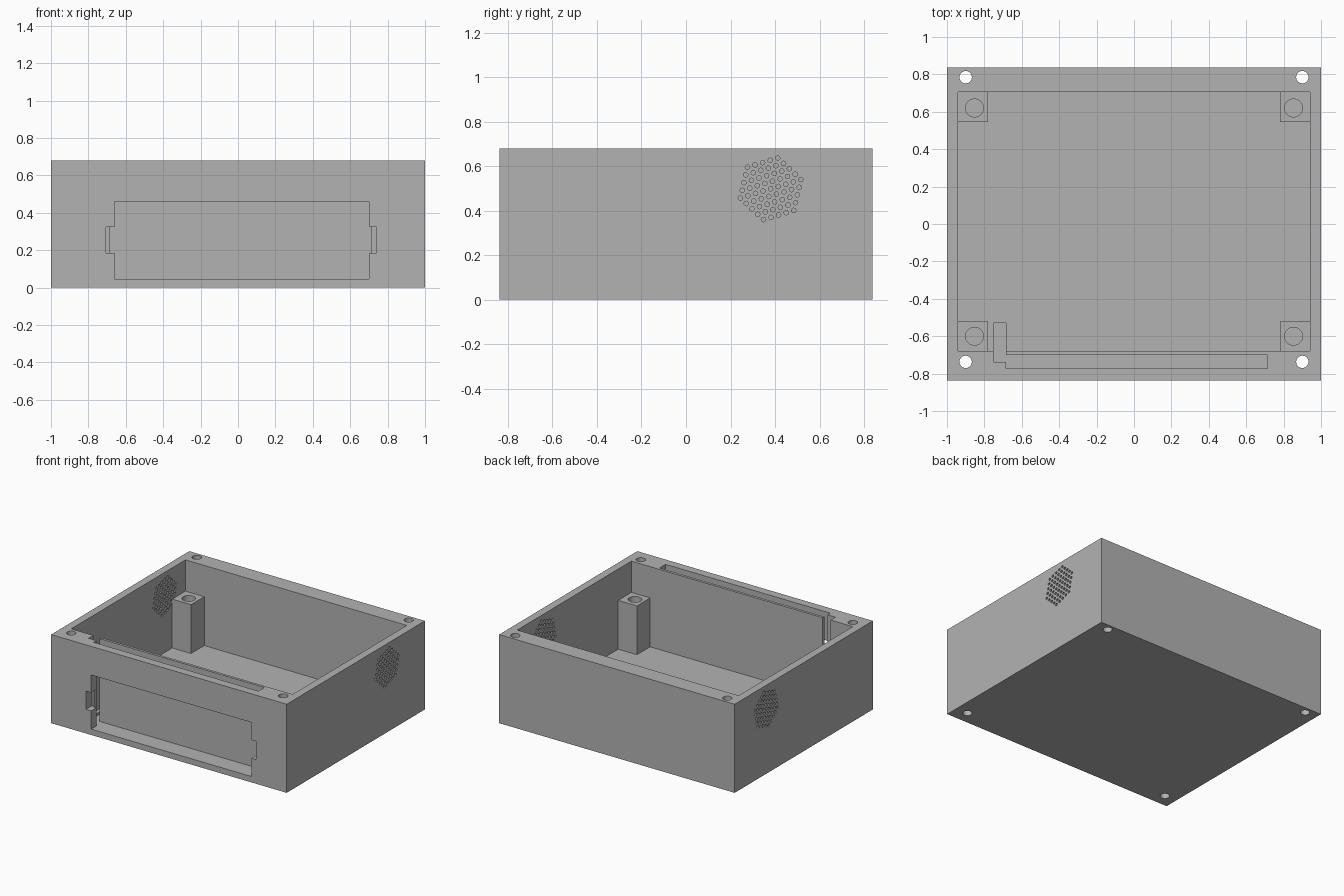
import bpy, bmesh, math
from mathutils import Matrix, Vector

if "Cube" in bpy.data.objects:
    bpy.data.objects.remove(bpy.data.objects["Cube"], do_unlink=True)

grey = bpy.data.materials.new("plain grey")
grey.use_nodes = True
grey.diffuse_color = (0.45, 0.45, 0.45, 1)
grey.node_tree.nodes["Principled BSDF"].inputs["Base Color"].default_value = grey.diffuse_color


def finish(name, bm):
    mesh = bpy.data.meshes.new(name)
    bm.to_mesh(mesh)
    bm.free()
    mesh.materials.append(grey)
    obj = bpy.data.objects.new(name, mesh)
    bpy.context.collection.objects.link(obj)
    return obj


def box(name, x, y, z):
    """Block between the given (low, high) limits."""
    bm = bmesh.new()
    lo, hi = Vector((x[0], y[0], z[0])), Vector((x[1], y[1], z[1]))
    bmesh.ops.create_cube(bm, size=1, matrix=Matrix.Translation((lo + hi) / 2)
                          @ Matrix.Diagonal((*(hi - lo), 1)))
    return finish(name, bm)


def rods(name, centres, radius, length, sides, turn=Matrix()):
    """Several separate cylinders in one mesh."""
    bm = bmesh.new()
    for c in centres:
        bmesh.ops.create_cone(bm, cap_ends=True, segments=sides, radius1=radius,
                              radius2=radius, depth=length,
                              matrix=Matrix.Translation(c) @ turn)
    return finish(name, bm)


def cut(obj, cutter):
    cutter.hide_render = True
    mod = obj.modifiers.new("cut", "BOOLEAN")
    mod.operation, mod.solver, mod.object = "DIFFERENCE", "EXACT", cutter
    bpy.context.view_layer.objects.active = obj
    bpy.ops.object.modifier_apply(modifier=mod.name)
    bpy.data.objects.remove(cutter, do_unlink=True)


def smooth(obj):
    bpy.ops.object.select_all(action="DESELECT")
    obj.select_set(True)
    bpy.context.view_layer.objects.active = obj
    bpy.ops.object.shade_smooth_by_angle(angle=math.radians(30))


# Main case with its open cavity
TOP, FLOOR, FRONT = 0.68, 0.065, -0.8375
case = box("case", (-1, 1), (FRONT, -FRONT), (0, TOP))
cut(case, box("cavity", (-0.94, 0.94), (-0.68, 0.705), (FLOOR, 1)))

# Panel slot in the front wall, cable channel, window and side notches
SILL = 0.045
cut(case, box("panel_slot", (-0.685, 0.715), (-0.773, -0.70), (SILL, 1)))
cut(case, box("cable_channel", (-0.752, -0.684), (-0.738, -0.53), (SILL, 1)))
cut(case, box("window", (-0.66, 0.70), (-1, -0.75), (SILL, 0.46)))
for x in ((-0.705, -0.65), (0.69, 0.74)):
    cut(case, box("notch", x, (-1, -0.765), (0.185, 0.325)))

# Through holes in the four corners
corners = [(x, y, 0.3) for x in (-0.9, 0.9) for y in (-0.737, 0.785)]
cut(case, rods("corner_holes", corners, 0.033, 2, 32))

# Round vent grilles: a tilted hexagonal pattern of small holes on both sides
PITCH, TILT = 0.0355, math.radians(17)
for side, vent_y in ((1, 0.38), (-1, 0.455)):
    spots = []
    for i in range(-6, 7):
        for j in range(-6, 7):
            p = Vector(((i + j / 2) * PITCH, j * PITCH * math.sqrt(3) / 2))
            if p.length < 0.148:
                p = Matrix.Rotation(TILT, 2) @ p
                spots.append((side * 0.97, vent_y + p.x, 0.498 + p.y))
    cut(case, rods("vent_holes", spots, 0.0105, 0.2, 8, Matrix.Rotation(math.pi / 2, 4, "Y")))
smooth(case)

# Screw posts standing in the cavity corners
for x, xname in ((-1, "right"), (1, "left")):
    for y, hole_y, yname in (((-0.68, -0.52), -0.60, "front"), ((0.545, 0.705), 0.62, "back")):
        post = box(f"{yname}_{xname}_post", sorted((x * 0.94, x * 0.78)), y, (FLOOR, 0.44))
        cut(post, rods("screw_hole", [(x * 0.853, hole_y, 0.4)], 0.048, 0.4, 32))
        smooth(post)
